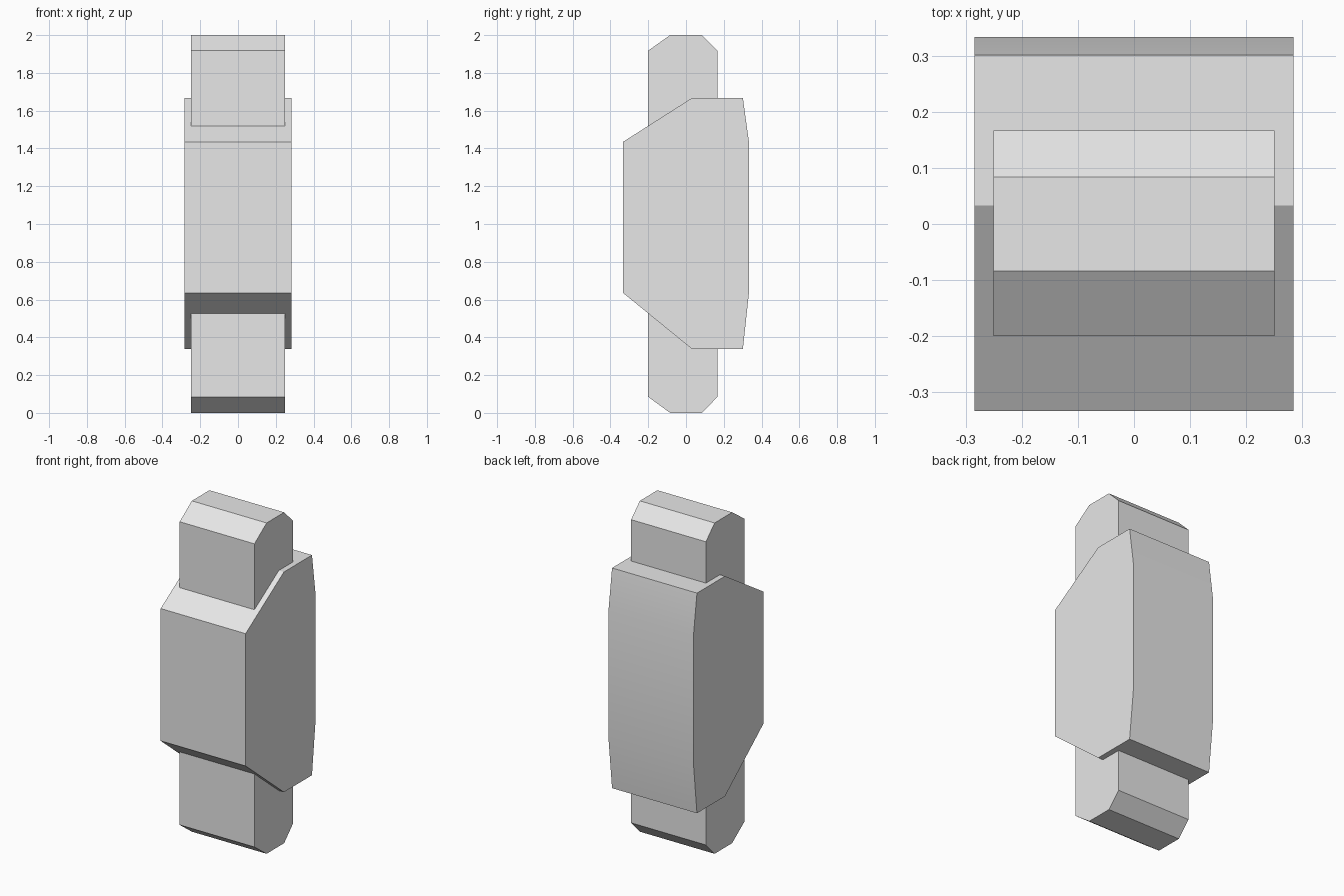
import bpy
import bmesh
import math

cube = bpy.data.objects.get("Cube")
if cube:
    bpy.data.objects.remove(cube, do_unlink=True)

grey = bpy.data.materials.new("light_grey")
grey.use_nodes = True
grey.diffuse_color = (0.8, 0.8, 0.8, 1)
grey.node_tree.nodes["Principled BSDF"].inputs["Base Color"].default_value = grey.diffuse_color


def extrude_profile(name, profile, half_width):
    """Extrude a closed (y, z) side profile across x."""
    bm = bmesh.new()
    face = bm.faces.new([bm.verts.new((-half_width, y, z)) for y, z in profile])
    grown = bmesh.ops.extrude_face_region(bm, geom=[face], use_keep_orig=True)
    verts = [v for v in grown["geom"] if isinstance(v, bmesh.types.BMVert)]
    bmesh.ops.translate(bm, verts=verts, vec=(2 * half_width, 0, 0))
    bmesh.ops.recalc_face_normals(bm, faces=bm.faces)
    mesh = bpy.data.meshes.new(name)
    bm.to_mesh(mesh)
    bm.free()
    mesh.materials.append(grey)
    obj = bpy.data.objects.new(name, mesh)
    bpy.context.collection.objects.link(obj)
    bpy.ops.object.select_all(action="DESELECT")
    obj.select_set(True)
    bpy.context.view_layer.objects.active = obj
    bpy.ops.object.shade_smooth_by_angle(angle=math.radians(30))
    return obj


# Inner bar with chamfered ends, standing through the housing
extrude_profile("inner_bar", [
    (-0.2, 0.085), (-0.084, 0), (0.084, 0), (0.167, 0.085),
    (0.167, 1.918), (0.084, 2), (-0.084, 2), (-0.2, 1.918)], 0.25)

# Wider housing: sloped front shoulders and a gently rounded back
extrude_profile("outer_housing", [
    (-0.333, 0.635), (0.033, 0.337), (0.301, 0.337), (0.333, 0.635),
    (0.333, 1.435), (0.301, 1.668), (0.033, 1.668), (-0.333, 1.435)], 0.284)
